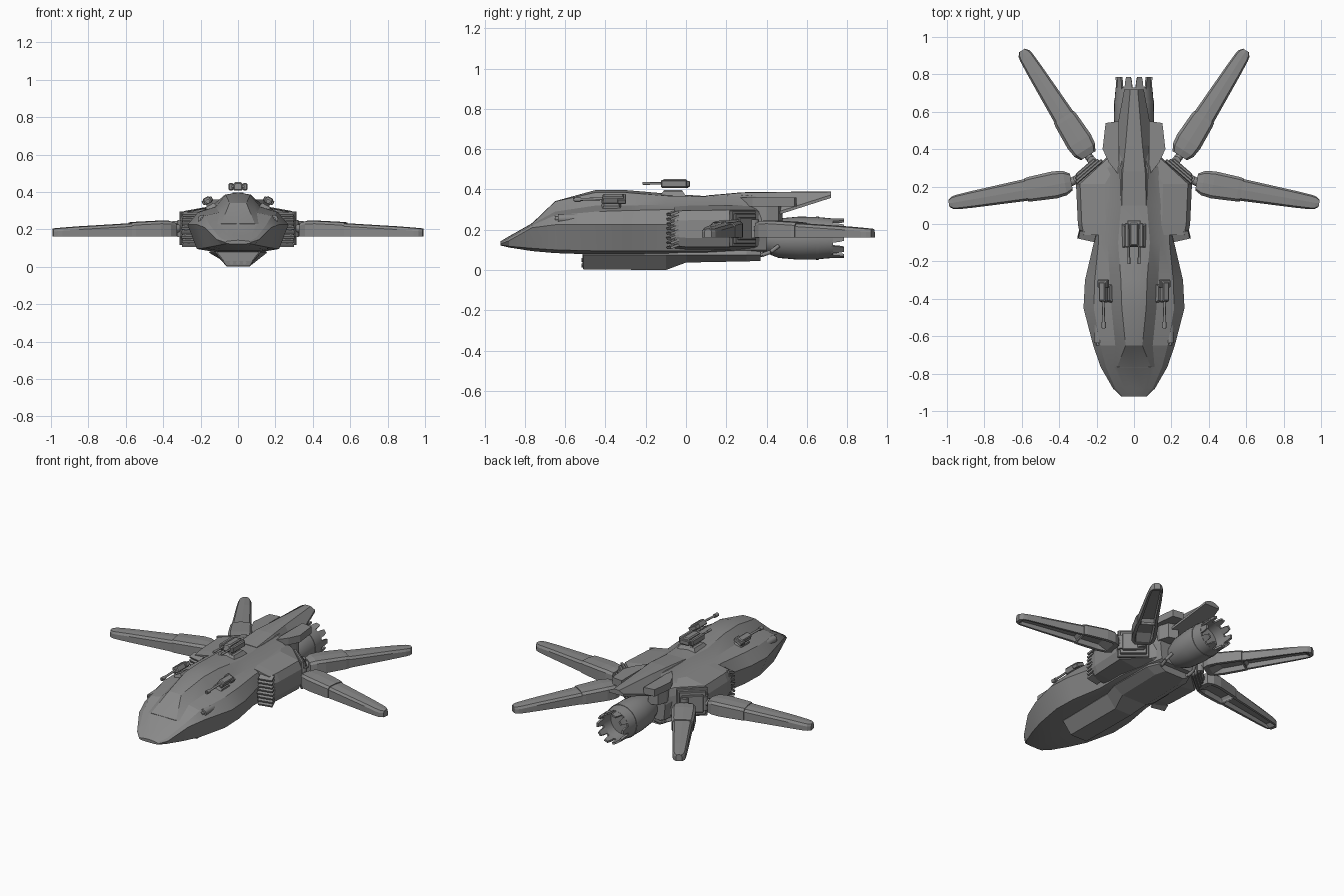
import bpy, bmesh, math
from mathutils import Matrix, Vector

if "Cube" in bpy.data.objects:
    bpy.data.objects.remove(bpy.data.objects["Cube"])

grey = bpy.data.materials.new("hull_grey")
grey.diffuse_color = (0.25, 0.25, 0.25, 1)
grey.use_nodes = True
grey.node_tree.nodes["Principled BSDF"].inputs["Base Color"].default_value = grey.diffuse_color


def finish(name, bm, smooth=0):
    bmesh.ops.recalc_face_normals(bm, faces=bm.faces)
    me = bpy.data.meshes.new(name)
    bm.to_mesh(me)
    bm.free()
    me.materials.append(grey)
    ob = bpy.data.objects.new(name, me)
    bpy.context.collection.objects.link(ob)
    if smooth:
        bpy.ops.object.select_all(action='DESELECT')
        bpy.context.view_layer.objects.active = ob
        ob.select_set(True)
        bpy.ops.object.shade_smooth_by_angle(angle=math.radians(smooth))
    return ob


def loft(name, stations, smooth=0):
    """Mirrored half sections (x, z), from bottom centre to top centre, joined along y."""
    bm = bmesh.new()
    rings = []
    for y, half in stations:
        pts = half + [(-x, z) for x, z in reversed(half) if x > 0]
        rings.append([bm.verts.new((x, y, z)) for x, z in pts])
    n = len(rings[0])
    for a, b in zip(rings, rings[1:]):
        for i in range(n):
            bm.faces.new((a[i], a[(i + 1) % n], b[(i + 1) % n], b[i]))
    bm.faces.new(rings[0])
    bm.faces.new(rings[-1])
    return finish(name, bm, smooth)


def box(name, loc, size, rot=(0, 0, 0), taper=1.0, bevel=0.0):
    bm = bmesh.new()
    bmesh.ops.create_cube(bm, size=1)
    for v in bm.verts:
        if v.co.z > 0:
            v.co.x *= taper
            v.co.y *= taper
        v.co *= Vector(size)
    if bevel:
        bmesh.ops.bevel(bm, geom=bm.edges[:], offset=bevel, segments=1, affect='EDGES')
    ob = finish(name, bm)
    ob.location, ob.rotation_euler = loc, rot
    return ob


def rod(name, a, b, r, r2=None, sides=12):
    a, b = Vector(a), Vector(b)
    bm = bmesh.new()
    bmesh.ops.create_cone(bm, cap_ends=True, segments=sides, radius1=r,
                          radius2=r if r2 is None else r2, depth=(b - a).length)
    bm.transform(Matrix.Translation((a + b) / 2) @ (b - a).to_track_quat('Z', 'Y').to_matrix().to_4x4())
    return finish(name, bm, 40)


def lathe(name, profile, z, sides=32):
    """Closed revolution of (radius, y) about a lengthwise axis."""
    bm = bmesh.new()
    rings = [[bm.verts.new((r * math.cos(2 * math.pi * i / sides), y, z + r * math.sin(2 * math.pi * i / sides)))
              for i in range(sides)] for r, y in profile]
    for a, b in zip(rings, rings[1:]):
        for i in range(sides):
            bm.faces.new((a[i], a[(i + 1) % sides], b[(i + 1) % sides], b[i]))
    bm.faces.new(rings[0])
    bm.faces.new(rings[-1])
    return finish(name, bm, 35)


def prism(name, outline, z0, z1):
    bm = bmesh.new()
    lo, hi = ([bm.verts.new((x, y, z)) for x, y in outline] for z in (z0, z1))
    n = len(lo)
    for i in range(n):
        bm.faces.new((lo[i], lo[(i + 1) % n], hi[(i + 1) % n], hi[i]))
    bm.faces.new(lo)
    bm.faces.new(hi)
    return finish(name, bm)


# Main hull: y, then bottom edge, chine, widest line, shoulder, spine base, spine top
hull = [
    (-0.922, .04, .122, .06, .124, .068, .13, .06, .136, .045, .138, .03, .14),
    (-0.88, .06, .112, .09, .118, .112, .145, .10, .158, .07, .162, .05, .165),
    (-0.765, .09, .094, .14, .108, .178, .21, .15, .222, .11, .228, .09, .23),
    (-0.65, .10, .084, .18, .10, .218, .225, .18, .272, .10, .29, .045, .34),
    (-0.45, .11, .077, .22, .095, .27, .225, .215, .29, .12, .32, .065, .385),
    (-0.30, .11, .077, .215, .095, .262, .225, .21, .295, .13, .32, .07, .385),
    (-0.10, .11, .08, .18, .095, .215, .225, .19, .30, .14, .325, .085, .368),
    (0.10, .11, .08, .18, .095, .22, .225, .19, .305, .13, .325, .07, .365),
    (0.30, .11, .08, .14, .10, .17, .225, .15, .305, .12, .325, .075, .372),
    (0.40, .09, .09, .12, .10, .13, .20, .12, .27, .10, .30, .05, .36),
]
loft("main_hull", [(h[0], [(0, h[2])] + [(h[i], h[i + 1]) for i in range(1, 13, 2)]
                   + [(0, h[12] + (0.012 if -0.6 < h[0] < 0 else 0.002))]) for h in hull], 18)

# Wide rear body carrying the arms, with diagonal rear corners
flare = [(-0.06, .288, .105, .305), (0.0, .30, .10, .307), (0.215, .31, .10, .31),
         (0.34, .165, .10, .31), (0.37, .13, .11, .30)]
loft("rear_body", [(y, [(0, zb), (w * .55, zb), (w * .93, zb + .015), (w, zb + .06), (w, zt - .06),
                        (w * .93, zt - .012), (w * .5, zt + .012), (0, zt + .012)]) for y, w, zb, zt in flare])

# Keel bay, stepped up behind
loft("keel", [(y, [(0, zb), (wb, zb), (wt, .075), (wt * .9, .10), (0, .10)]) for y, zb, wb, wt in (
    (-0.515, .03, .075, .11), (-0.51, .003, .06, .12), (-0.10, .0, .06, .125), (0.0, .037, .09, .155),
    (0.30, .043, .09, .15), (0.37, .045, .07, .12))])
for z, xs in ((.022, (-.035, 0, .035)), (.05, (-.06, -.02, .02, .06))):
    for x in xs:
        rod("launch_tube", (x, -.50, z), (x, -.519, z), .010, sides=12)

# Tail spine overhanging the engine
loft("tail_spine", [(y, [(0, zb), (wb, zb), (wb, zb + .015), (wt, zt), (0, zt + .002)]) for y, zb, wb, wt, zt in (
    (0.10, .29, .12, .065, .368), (0.28, .26, .125, .06, .384), (0.42, .262, .108, .045, .386),
    (0.72, .358, .052, .02, .388))])

# Canopy plate rim
rod("canopy_rim", (-.09, -.765, .229), (.09, -.765, .229), .004, sides=6)

# Engine shell, open nozzle and toothed rim
EZ = 0.158
lathe("engine", [(.06, .34), (.075, .40), (.098, .46), (.107, .56), (.106, .64), (.098, .73),
                 (.086, .73), (.078, .62), (.04, .58)], EZ)
lathe("engine_band", [(.09, .645), (.108, .645), (.107, .66), (.09, .66)], EZ)
for k in range(10):
    bm = bmesh.new()
    rings = []
    for y, half in ((.72, .22), (.755, .20), (.785, .13)):
        rings.append([bm.verts.new((r * math.cos(a), y, EZ + r * math.sin(a)))
                      for r, a in ((.086, k * math.pi / 5 - half), (.099, k * math.pi / 5 - half),
                                   (.099, k * math.pi / 5 + half), (.086, k * math.pi / 5 + half))])
    for a, b in zip(rings, rings[1:]):
        for i in range(4):
            bm.faces.new((a[i], a[(i + 1) % 4], b[(i + 1) % 4], b[i]))
    bm.faces.new(rings[0])
    bm.faces.new(rings[-1])
    finish("nozzle_tooth", bm)


def arm(root, tip):
    """Tapered two-piece arm with a hollow underside."""
    parts = {"arm_inner": [(0, .045, .232, 0), (.035, .066, .243, 0), (.09, .073, .244, .03),
                           (.225, .066, .237, .03), (.245, .062, .235, 0)],
             "arm_outer": [(.235, .059, .230, 0), (.26, .058, .229, .03), (.53, .045, .213, .025),
                           (.62, .039, .206, .02), (.645, .034, .204, 0), (.665, .018, .202, 0)]}
    dx, dy = tip[0] - root[0], tip[1] - root[1]
    for name, rows in parts.items():
        ob = loft(name, [(t, [(0, .162 + d), (w * .62, .162 + d), (w * .72, .162), (w, .162), (w, zt - .014),
                              (w * .8, zt), (0, zt + .003)]) for t, w, zt, d in rows])
        ob.location = (root[0], root[1], 0)
        ob.rotation_euler.z = math.atan2(-dx, dy)


def turret(x, y, z, s, roll):
    """Gun housing with barrels pointing forward."""
    obs = [box("turret_base", (0, 0, -.018 * s), (.075 * s, .12 * s, .03 * s), taper=.75),
           box("turret_body", (0, .01 * s, .03 * s), (.052 * s, .14 * s, .044 * s), taper=.85, bevel=.006 * s),
           box("turret_rear_block", (0, .06 * s, .028 * s), (.07 * s, .05 * s, .03 * s), bevel=.004 * s)]
    m = Matrix.Translation((x, y, z)) @ Matrix.Rotation(roll, 4, 'Y')
    for o in obs:
        o.matrix_world = m @ o.matrix_basis
    return m


# Top twin turret
box("turret_plinth", (0, -.065, .375), (.14, .14, .03), taper=.7)
turret(0, -.065, .40, 1.0, 0)
for s in (-1, 1):
    box("turret_cheek", (s * .038, -.06, .428), (.026, .13, .04), bevel=.006)
    rod("turret_barrel", (s * .028, -.10, .43), (s * .028, -.215, .43), .006)
    rod("turret_muzzle", (s * .028, -.18, .43), (s * .028, -.213, .43), .008)

for s in (-1, 1):
    # Side turrets on the shoulders
    m = turret(s * .152, -.37, .332, .85, s * .5)
    rod("side_barrel", m @ Vector((0, -.04, .025)), m @ Vector((0, -.19, .02)), .007)
    rod("side_muzzle", m @ Vector((0, -.155, .02)), m @ Vector((0, -.185, .02)), .012)

    # Forward gun ports in the nose shoulders
    rod("gun_port", (s * .192, -.54, .255), (s * .192, -.635, .255), .024, .022, 14)
    rod("gun_port_barrel", (s * .192, -.62, .255), (s * .192, -.65, .255), .010)

    # Louvred intakes at the front of the rear body
    for i in range(8):
        z = .118 + i * .0235
        box("intake_slat", (s * .25, -.065, z), (.10 - .012 * abs(i - 3) / 4, .045, .012),
            (math.radians(20), 0, s * .22))

    # Armour shields beside the spine
    prism("tail_shield", [(s * x, y) for x, y in ((.08, .55), (.152, .54), (.168, .40), (.135, .33), (.08, .26))],
          .315, .36)
    prism("tail_shield_foot", [(s * x, y) for x, y in ((.06, .48), (.12, .46), (.14, .40), (.12, .32), (.06, .3))],
          .22, .32)

    # Stepped mounting plates on the diagonal corner
    ang = math.atan2(.145, .125)
    n = Vector((math.cos(ang) * s, math.sin(ang), 0))
    for i, (w, h) in enumerate(((.185, .18), (.16, .15), (.13, .11))):
        c = Vector((s * .238, .278, .205)) + n * (.004 + i * .014)
        box("mount_plate", c, (.018, w, h), (0, 0, ang if s > 0 else math.pi - ang), bevel=.004)

    # Pivots and arms
    for piv, root, tip in (((.30, .243), (.335, .225), (.998, .108)), ((.225, .338), (.245, .365), (.60, .93))):
        p = Vector((s * piv[0], piv[1], .205))
        q = Vector((s * root[0], root[1], .205))
        rod("pivot_post", p - Vector((0, 0, .045)), p + Vector((0, 0, .045)), .024, sides=14)
        rod("pivot_arm", p - (q - p) * .6, q + (q - p) * .4, .022, sides=12)
        arm((s * root[0], root[1]), (s * tip[0], tip[1]))

    # Fuel pipe from hull to engine
    path = [(.085, .33, .08), (.10, .38, .075), (.105, .42, .09), (.09, .46, .12)]
    for a, b in zip(path, path[1:]):
        rod("fuel_pipe", (s * a[0], a[1], a[2]), (s * b[0], b[1], b[2]), .010, sides=10)
